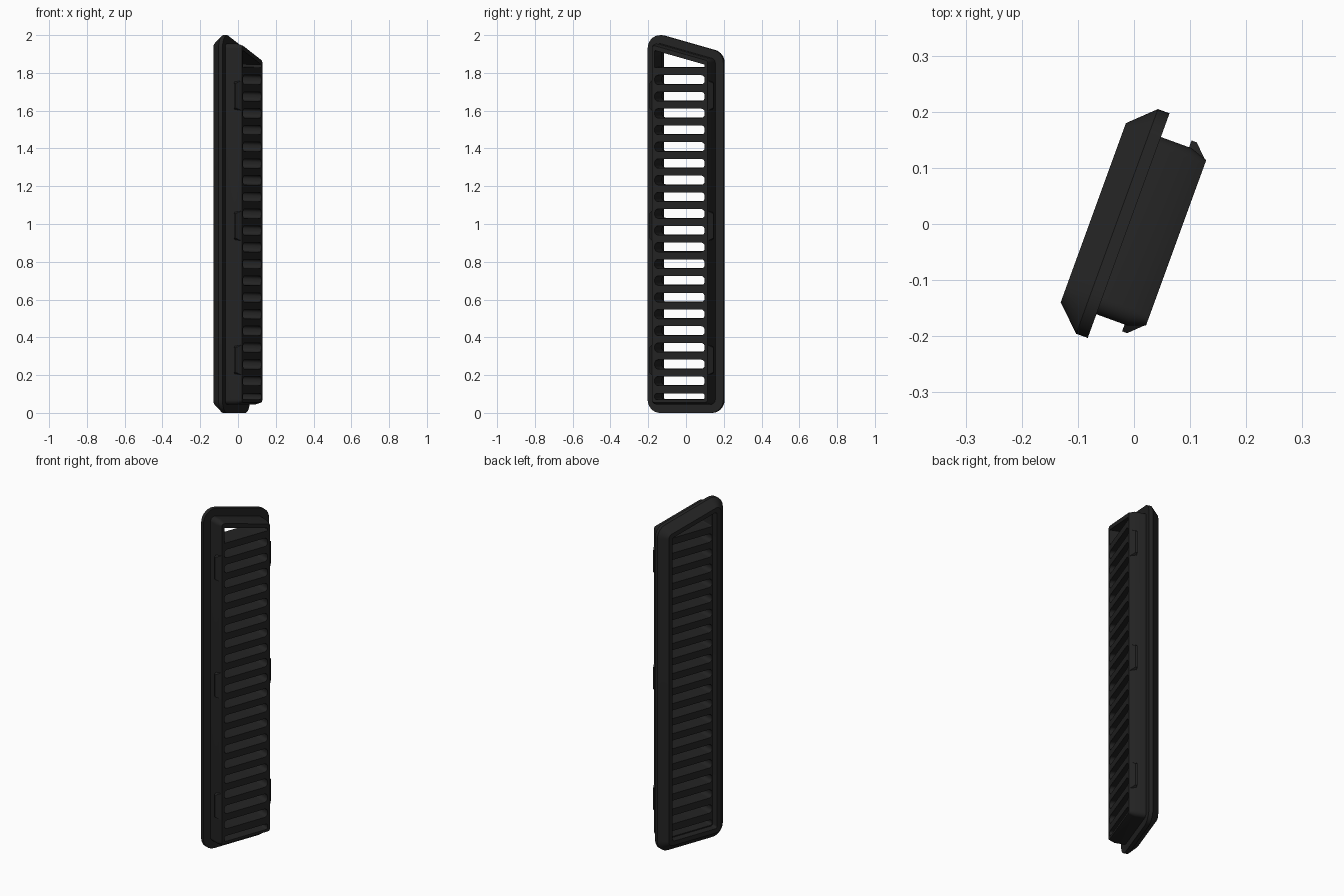
import bpy, bmesh, math
from mathutils import Vector

if "Cube" in bpy.data.objects:
    bpy.data.objects.remove(bpy.data.objects["Cube"])

SLOPE = math.tan(math.radians(15))
TURN = math.radians(-20)
SHIFT = -0.006

black = bpy.data.materials.new("matte_black")
black.diffuse_color = (0.017, 0.017, 0.017, 1)
black.use_nodes = True
black.node_tree.nodes["Principled BSDF"].inputs["Base Color"].default_value = black.diffuse_color


def quad(inset):
    """Four corners (y, z) of the slant-topped outline, moved inwards."""
    w, top = 0.213 - inset, 1.964 - inset / math.cos(math.radians(15))
    return [(-w, inset), (w, inset), (w, top - SLOPE * w), (-w, top + SLOPE * w)]


def rounded(corners, r, n=8):
    """Round every corner of a convex polygon with radius r."""
    pts = []
    for i, c in enumerate(corners):
        c = Vector(c)
        a = (Vector(corners[i - 1]) - c).normalized()
        b = (Vector(corners[(i + 1) % len(corners)]) - c).normalized()
        half = a.angle(b) / 2
        mid = c + (a + b).normalized() * (r / math.sin(half))
        start = c + a * (r / math.tan(half)) - mid
        sweep = math.pi - 2 * half
        for k in range(n + 1):
            t = sweep * k / n
            pts.append((mid.x + start.x * math.cos(t) - start.y * math.sin(t),
                        mid.y + start.x * math.sin(t) + start.y * math.cos(t)))
    return pts


def add_loft(bm, rings):
    """Join (x, outline) rings into a closed solid."""
    loops = [[bm.verts.new((x, y, z)) for y, z in pts] for x, pts in rings]
    for a, b in zip(loops, loops[1:]):
        for i in range(len(a)):
            j = (i + 1) % len(a)
            bm.faces.new((a[i], a[j], b[j], b[i]))
    bm.faces.new(loops[0][::-1])
    bm.faces.new(loops[-1])


def make(name, bm):
    bmesh.ops.recalc_face_normals(bm, faces=bm.faces)
    me = bpy.data.meshes.new(name)
    bm.to_mesh(me)
    bm.free()
    me.materials.append(black)
    ob = bpy.data.objects.new(name, me)
    bpy.context.collection.objects.link(ob)
    return ob


def place(ob):
    """Turn the finished part into its resting direction."""
    ob.rotation_euler.z = TURN
    ob.location = (-SHIFT * math.sin(TURN), SHIFT * math.cos(TURN), 0)


def outline(inset):
    return rounded(quad(inset), max(0.07 - inset, 0.012))


# Body: bevelled flange stepping in to the rear housing
bm = bmesh.new()
add_loft(bm, [(x, outline(i)) for x, i in (
    (-0.075, 0.043), (-0.030, 0), (-0.008, 0),
    (-0.008, 0.045), (0.050, 0.045), (0.082, 0.056))])
body = make("vent_body", bm)

# Cutter for the recess inside the flange
bm = bmesh.new()
add_loft(bm, [(-0.1, outline(0.068)), (-0.033, outline(0.068))])
recess = make("recess_cutter", bm)

# Cutters for the slots: bottom, regular rows, slanted top
W, TILT = 0.141, 0.002
slots = [([(-W, 0.072), (W, 0.072), (W, 0.104), (-W, 0.104)], 0.012)]
for k in range(19):
    z = 0.17 + k * 0.0886
    lo, hi = z - 0.0245, z + 0.0245
    slots.append(([(-W, lo), (W, lo), (W, hi), (-W, hi)], 0.020))
slots.append(([(-W, 1.829), (W, 1.829), (W, 1.883 - SLOPE * W),
               (-W, 1.883 + SLOPE * W)], 0.005))
bm = bmesh.new()
for corners, r in slots:
    pts = rounded(corners, r, 6)
    add_loft(bm, [(-0.05, [(y, z + TILT) for y, z in pts]),
                  (0.10, [(y, z - TILT) for y, z in pts])])
slot_cut = make("slot_cutter", bm)

bpy.context.view_layer.objects.active = body
for cutter in (recess, slot_cut):
    cutter.hide_render = True
    m = body.modifiers.new("cut", 'BOOLEAN')
    m.operation, m.solver, m.object = 'DIFFERENCE', 'EXACT', cutter
    bpy.ops.object.modifier_apply(modifier=m.name)
    bpy.data.objects.remove(cutter)

# Smooth the rounded corners only
bpy.ops.object.select_all(action='DESELECT')
body.select_set(True)
bpy.ops.object.shade_smooth_by_angle(angle=math.radians(25))
place(body)

# Snap clips: three ramped wedges on each long side
for side, label in ((-1, "front"), (1, "back")):
    bm = bmesh.new()
    for z in (0.28, 0.99, 1.68):
        prof = [(0.0455, 0.160), (0.0455, 0.181), (0.055, 0.181), (0.081, 0.156)]
        ends = [[bm.verts.new((x, side * y, z + d * (0.08 if y < 0.17 else 0.065)))
                 for x, y in prof] for d in (-1, 1)]
        for i in range(4):
            j = (i + 1) % 4
            bm.faces.new((ends[0][i], ends[0][j], ends[1][j], ends[1][i]))
        bm.faces.new(ends[0][::-1])
        bm.faces.new(ends[1])
    place(make(label + "_snap_clips", bm))
